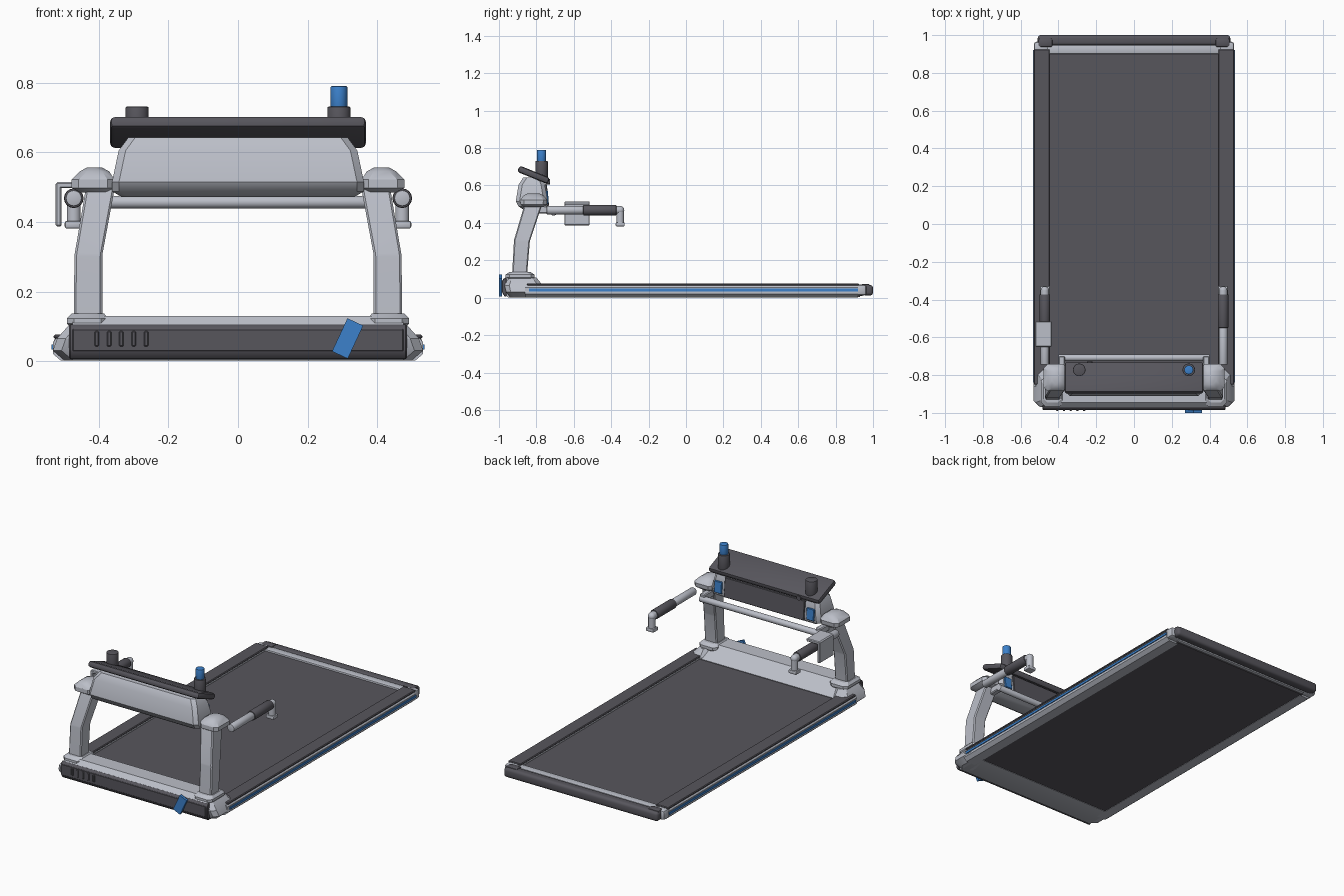
import bpy, bmesh, math
from mathutils import Vector, Matrix

if "Cube" in bpy.data.objects:
    bpy.data.objects.remove(bpy.data.objects["Cube"])


def material(name, rgb):
    m = bpy.data.materials.new(name)
    m.diffuse_color = (*rgb, 1)
    m.use_nodes = True
    m.node_tree.nodes["Principled BSDF"].inputs["Base Color"].default_value = m.diffuse_color
    return m


SILVER = material("silver", (0.50, 0.52, 0.58))
DARK = material("dark grey", (0.095, 0.092, 0.108))
BLUE = material("blue", (0.045, 0.22, 0.60))


def finish(bm, name, mat, bevel=0.0, segs=1):
    if bevel:
        bmesh.ops.bevel(bm, geom=bm.edges[:], offset=bevel, segments=segs,
                        profile=0.5, affect='EDGES', clamp_overlap=True)
    bmesh.ops.recalc_face_normals(bm, faces=bm.faces[:])
    me = bpy.data.meshes.new(name)
    bm.to_mesh(me)
    bm.free()
    me.materials.append(mat)
    me.shade_smooth()
    me.set_sharp_from_angle(angle=math.radians(30))
    ob = bpy.data.objects.new(name, me)
    bpy.context.collection.objects.link(ob)
    return ob


def box(name, x, y, z, mat, bevel=0.0, segs=1):
    bm = bmesh.new()
    bmesh.ops.create_cube(bm, size=1)
    size = [abs(b - a) for a, b in (x, y, z)]
    mid = [(a + b) / 2 for a, b in (x, y, z)]
    bmesh.ops.transform(bm, verts=bm.verts, matrix=Matrix.Translation(mid) @ Matrix.Diagonal((*size, 1)))
    return finish(bm, name, mat, bevel, segs)


def rotated_box(name, centre, size, axis, degrees, mat, bevel=0.0, segs=1):
    x, y, z = [(-s / 2, s / 2) for s in size]
    ob = box(name, x, y, z, mat, bevel, segs)
    ob.data.transform(Matrix.Translation(centre) @ Matrix.Rotation(math.radians(degrees), 4, axis))
    return ob


def tube(name, p0, p1, r, mat, bevel=0.0):
    p0, p1 = Vector(p0), Vector(p1)
    d = p1 - p0
    bm = bmesh.new()
    bmesh.ops.create_cone(bm, cap_ends=True, segments=24, radius1=r, radius2=r, depth=d.length)
    if bevel:
        rims = [e for e in bm.edges if any(len(f.verts) > 4 for f in e.link_faces)]
        bmesh.ops.bevel(bm, geom=rims, offset=bevel, segments=2, profile=0.5, affect='EDGES')
    rot = d.to_track_quat('Z', 'Y').to_matrix().to_4x4()
    bmesh.ops.transform(bm, verts=bm.verts, matrix=Matrix.Translation((p0 + p1) / 2) @ rot)
    return finish(bm, name, mat)


def ball(name, centre, r, mat):
    bm = bmesh.new()
    bmesh.ops.create_uvsphere(bm, u_segments=20, v_segments=12, radius=r, matrix=Matrix.Translation(centre))
    return finish(bm, name, mat)


def bridge(bm, rings):
    rings = [[bm.verts.new(p) for p in ring] for ring in rings]
    n = len(rings[0])
    for a, b in zip(rings, rings[1:]):
        for i in range(n):
            j = (i + 1) % n
            bm.faces.new((a[i], a[j], b[j], b[i]))
    bm.faces.new(rings[0])
    bm.faces.new(rings[-1])


def loft(name, sections, mat, c=0.01, s=1):
    """Stack of chamfered rectangles: (z, x0, x1, y0, y1)."""
    bm = bmesh.new()
    bridge(bm, [[(s * px, py, z) for px, py in (
        (x0 + c, y0), (x1 - c, y0), (x1, y0 + c), (x1, y1 - c),
        (x1 - c, y1), (x0 + c, y1), (x0, y1 - c), (x0, y0 + c))]
        for z, x0, x1, y0, y1 in sections])
    return finish(bm, name, mat)


def extrude(name, profile, axis, a, b, mat, bevel=0.0):
    """Profile (u, z) swept along x or y."""
    place = (lambda u, z, t: (t, u, z)) if axis == 'X' else (lambda u, z, t: (u, t, z))
    bm = bmesh.new()
    bridge(bm, [[place(u, z, t) for u, z in profile] for t in (a, b)])
    return finish(bm, name, mat, bevel)


# Running deck
box("running_belt", (-0.455, 0.455), (-0.86, 0.90), (0.018, 0.056), DARK)
box("deck_underside", (-0.46, 0.46), (-0.80, 0.93), (0.004, 0.018), DARK)
box("belt_rear_trim", (-0.46, 0.46), (0.90, 0.948), (0.01, 0.066), SILVER, 0.006, 2)
box("rear_bumper", (-0.51, 0.51), (0.945, 1.0), (0.012, 0.068), DARK, 0.016, 3)

# Side rails
for s, side in ((-1, "left"), (1, "right")):
    rail = [(0.45, 0.002), (0.51, 0.002), (0.531, 0.02), (0.531, 0.055), (0.522, 0.066), (0.45, 0.066)]
    extrude(side + "_side_rail", [(s * u, z) for u, z in rail], 'Y', -0.86, 0.92, SILVER)
    box(side + "_foot_rail", (s * 0.447, s * 0.53), (-0.85, 0.925), (0.064, 0.076), DARK, 0.004)
    box(side + "_blue_stripe", (s * 0.528, s * 0.536), (-0.84, 0.92), (0.034, 0.048), BLUE)
    box(side + "_rear_corner", (s * 0.455, s * 0.53), (0.90, 0.965), (0.012, 0.070), SILVER, 0.014, 2)
    box(side + "_rear_cap", (s * 0.43, s * 0.508), (0.935, 0.985), (0.03, 0.074), DARK, 0.012, 2)

# Motor hood
hood = [(-0.975, 0.015), (-0.95, 0.002), (-0.79, 0.002), (-0.77, 0.06),
        (-0.80, 0.085), (-0.85, 0.13), (-0.945, 0.13), (-0.97, 0.105)]
extrude("motor_hood", hood, 'X', -0.475, 0.475, SILVER)
extrude("front_panel", [(-0.984, 0.03), (-0.97, 0.006), (-0.96, 0.006), (-0.96, 0.105), (-0.972, 0.105), (-0.984, 0.09)],
        'X', -0.485, 0.485, DARK, 0.003)
box("front_panel_inset", (-0.475, 0.475), (-0.986, -0.980), (0.028, 0.092), DARK, 0.002)
for i in range(5):
    x = -0.406 + 0.0355 * i
    box("vent_slot", (x - 0.0065, x + 0.0065), (-0.990, -0.983), (0.042, 0.086), DARK, 0.003)
rotated_box("front_blue_accent", (0.315, -0.9925, 0.065), (0.05, 0.015, 0.105), 'Y', 25, BLUE)

for s, side in ((-1, "left"), (1, "right")):
    # Hood end and upright
    loft(side + "_hood_end", [(0.002, 0.42, 0.50, -0.94, -0.79), (0.03, 0.42, 0.532, -0.962, -0.77),
                              (0.065, 0.42, 0.52, -0.97, -0.765), (0.108, 0.42, 0.482, -0.955, -0.80)],
         SILVER, 0.025, s)
    loft(side + "_upright_collar", [(0.10, 0.38, 0.485, -0.95, -0.815), (0.108, 0.373, 0.492, -0.965, -0.81),
                                    (0.123, 0.373, 0.492, -0.965, -0.81), (0.137, 0.385, 0.478, -0.945, -0.83)],
         SILVER, 0.02, s)
    loft(side + "_upright", [(0.12, 0.39, 0.472, -0.93, -0.85), (0.30, 0.39, 0.470, -0.92, -0.835),
                             (0.31, 0.389, 0.469, -0.919, -0.832), (0.51, 0.352, 0.435, -0.86, -0.765)],
         SILVER, 0.006, s)
    loft(side + "_upright_cap", [(0.485, 0.36, 0.455, -0.865, -0.76), (0.498, 0.355, 0.478, -0.885, -0.745),
                                 (0.522, 0.355, 0.478, -0.885, -0.742), (0.545, 0.37, 0.455, -0.87, -0.76),
                                 (0.556, 0.39, 0.435, -0.85, -0.78)], SILVER, 0.02, s)

    # Handle
    x = s * 0.472
    tube(side + "_handle_arm", (x, -0.745, 0.468), (x, -0.54, 0.468), 0.023, SILVER, 0.004)
    tube(side + "_handle_grip", (x, -0.55, 0.468), (x, -0.372, 0.468), 0.028, DARK, 0.005)
    tube(side + "_handle_end", (x, -0.38, 0.468), (x, -0.352, 0.468), 0.022, SILVER)
    ball(side + "_handle_elbow", (x, -0.352, 0.468), 0.022, SILVER)
    tube(side + "_handle_drop", (x, -0.352, 0.468), (x, -0.352, 0.395), 0.020, SILVER)
    box(side + "_handle_foot", (x - 0.026, x + 0.026), (-0.376, -0.328), (0.381, 0.403), SILVER, 0.006, 2)

    # Console buttons and knobs
    rotated_box(side + "_console_button", (s * 0.305, -0.742, 0.537), (0.05, 0.012, 0.07), 'X', 4, BLUE, 0.003)
    tube(side + "_console_knob", (s * 0.29, -0.772, 0.63), (s * 0.29, -0.772, 0.731), 0.033, DARK, 0.003)

# Tray hung on the left handle
box("tray_top", (-0.522, -0.435), (-0.65, -0.515), (0.497, 0.515), SILVER, 0.004)
box("tray_side", (-0.524, -0.507), (-0.65, -0.515), (0.387, 0.513), SILVER, 0.004)

# Console
loft("console_housing", [(0.472, -0.335, 0.335, -0.87, -0.77), (0.488, -0.362, 0.362, -0.895, -0.748),
                         (0.515, -0.362, 0.362, -0.91, -0.74), (0.605, -0.343, 0.343, -0.895, -0.755),
                         (0.643, -0.315, 0.315, -0.87, -0.77)], SILVER, 0.02)
rotated_box("console_screen", (0, -0.745, 0.548), (0.53, 0.014, 0.115), 'X', 6, DARK, 0.003)
rotated_box("console_lid", (0, -0.815, 0.657), (0.735, 0.175, 0.036), 'X', -22, DARK, 0.014, 2)
tube("blue_knob_top", (0.29, -0.772, 0.72), (0.29, -0.772, 0.79), 0.024, BLUE, 0.003)
tube("console_jack", (-0.235, -0.75, 0.62), (-0.235, -0.728, 0.62), 0.014, DARK)

# Cross bar with brackets
tube("cross_bar", (-0.40, -0.708, 0.457), (0.40, -0.708, 0.457), 0.018, SILVER, 0.003)
for s in (-1, 1):
    box("cross_bar_bracket", (s * 0.365, s * 0.40), (-0.80, -0.70), (0.45, 0.49), SILVER, 0.005)
